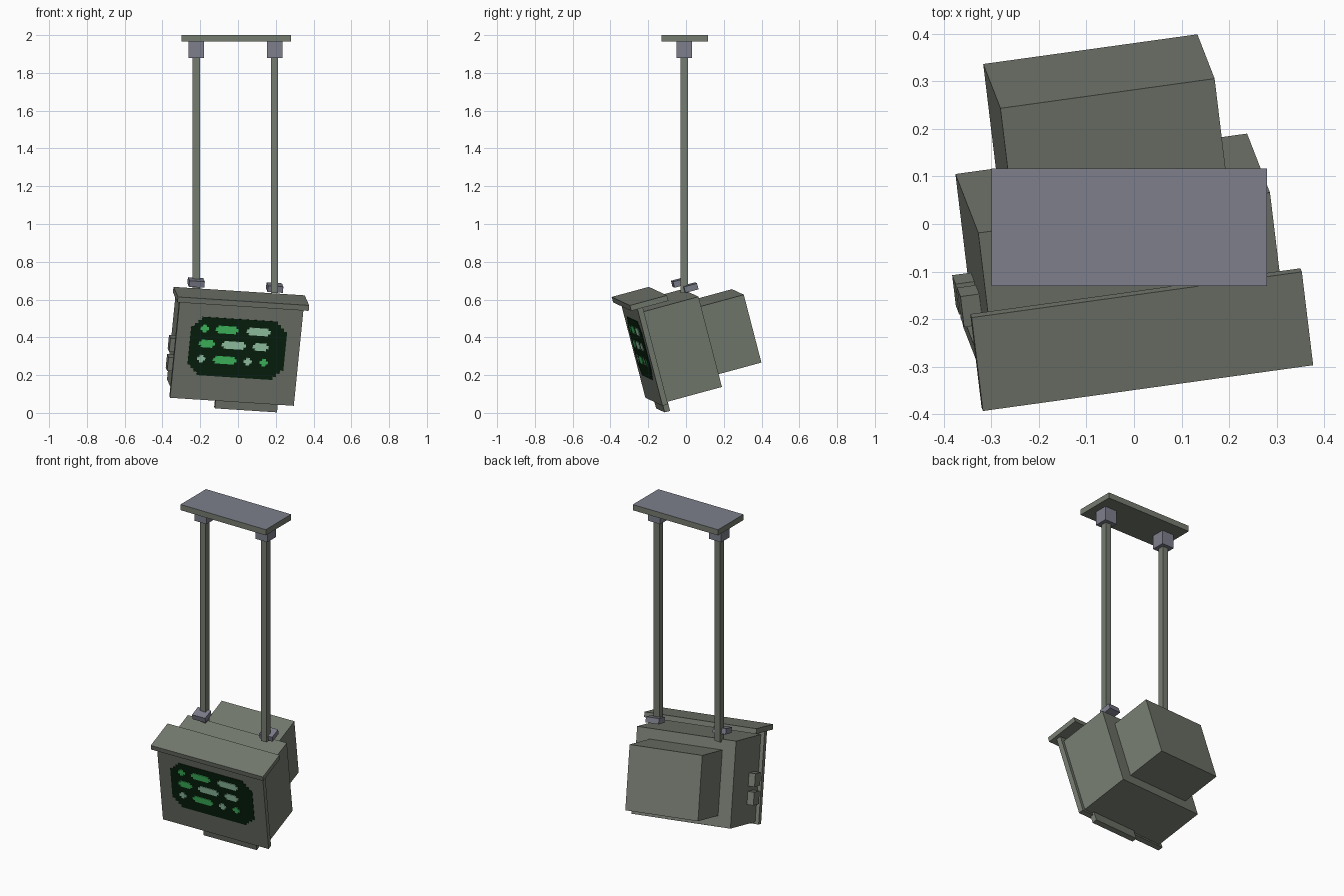
import bpy, bmesh
from mathutils import Matrix, Vector

cube = bpy.data.objects.get("Cube")
if cube:
    bpy.data.objects.remove(cube, do_unlink=True)


def material(name, rgb):
    m = bpy.data.materials.new(name)
    m.use_nodes = True
    m.diffuse_color = (*rgb, 1)
    m.node_tree.nodes["Principled BSDF"].inputs["Base Color"].default_value = (*rgb, 1)
    return m


casing = material("green_grey_casing", (0.18, 0.2, 0.163))
metal = material("blue_grey_metal", (0.205, 0.212, 0.26))
glass = material("dark_green_screen", (0.003, 0.017, 0.005))
bright = material("bright_green", (0.06, 0.6, 0.14))
pale = material("pale_green", (0.37, 0.7, 0.47))

# Tilted frame of the monitor: origin at the lower corner of its front plate
right = Vector((0.988, 0.137, -0.064)).normalized()
back = Vector((0.096, -0.25, 0.963)).cross(right).normalized()
up = right.cross(back)
TILT = Matrix((right, back, up)).transposed().to_4x4()
TILT.translation = (-0.36, -0.215, 0.08)


def finish(name, bm, mats, frame):
    mesh = bpy.data.meshes.new(name)
    bmesh.ops.recalc_face_normals(bm, faces=bm.faces[:])
    bm.to_mesh(mesh)
    bm.free()
    for m in mats:
        mesh.materials.append(m)
    ob = bpy.data.objects.new(name, mesh)
    ob.matrix_world = frame
    bpy.context.collection.objects.link(ob)
    return ob


def box(name, xs, ys, zs, mat, frame=TILT):
    bm = bmesh.new()
    bmesh.ops.create_cube(bm, size=1)
    for v in bm.verts:
        v.co = [r[0] if c < 0 else r[1] for c, r in zip(v.co, (xs, ys, zs))]
    return finish(name, bm, [mat], frame)


def pixel_panel(name, x0, x1, z0, z1, step, count, front, mat):
    """Thin plate whose corners are cut in square steps."""
    corner = []
    for i in range(count):
        corner += [(i * step, (count - i) * step), ((i + 1) * step, (count - i) * step)]
    corner.append((count * step, 0))
    corner = [p for i, p in enumerate(corner) if i != 0 or p[0] == 0]
    pts = [(x0 + a, z0 + b) for a, b in corner]
    pts += [(x1 - a, z0 + b) for a, b in reversed(corner)]
    pts += [(x1 - a, z1 - b) for a, b in corner]
    pts += [(x0 + a, z1 - b) for a, b in reversed(corner)]
    bm = bmesh.new()
    face = bm.faces.new([bm.verts.new((x, front, z)) for x, z in pts])
    out = bmesh.ops.extrude_face_region(bm, geom=[face])
    for v in out["geom"]:
        if isinstance(v, bmesh.types.BMVert):
            v.co.y = 0.001
    return finish(name, bm, [mat], TILT)


# Monitor housing
box("front_plate", (0, 0.663), (0, 0.03), (0, 0.535), casing)
box("hood", (-0.017, 0.686), (-0.037, 0.168), (0.533, 0.563), casing)
box("housing", (0.022, 0.643), (0.03, 0.334), (0.012, 0.508), casing)
box("rear_housing", (0.104, 0.56), (0.33, 0.58), (0.074, 0.447), casing)
box("lower_lip", (0.246, 0.579), (0.012, 0.042), (-0.045, 0.02), casing)
for name, z in (("upper_side_knob", 0.23), ("lower_side_knob", 0.125)):
    box(name, (-0.018, 0.03), (0.08, 0.147), (z, z + 0.075), casing)

# Screen with rows of lit marks: start, end, colour
pixel_panel("screen", 0.075, 0.588, 0.134, 0.454, 0.018, 3, -0.003, glass)
rows = [
    (0.392, [(0.125, 0.169, bright), (0.206, 0.328, bright), (0.372, 0.5, pale)]),
    (0.31, [(0.123, 0.209, bright), (0.246, 0.375, pale), (0.412, 0.497, pale)]),
    (0.226, [(0.122, 0.166, pale), (0.206, 0.334, bright),
             (0.371, 0.415, pale), (0.457, 0.501, bright)]),
]
for r, (z, marks) in enumerate(rows):
    for i, (a, b, mat) in enumerate(marks):
        pixel_panel(f"screen_mark_{r}_{i}", a, b, z - 0.021, z + 0.021, 0.012, 1, -0.006, mat)

# Ceiling plate: metal on its upper face only
LEVEL = Matrix.Identity(4)
plate = box("ceiling_plate", (-0.3, 0.28), (-0.13, 0.117), (1.965, 2), casing, LEVEL)
plate.data.materials.append(metal)
for p in plate.data.polygons:
    p.material_index = int(p.normal.z > 0.5)

# Hanging rods with upper sockets and tilted lower brackets
rod_y = -0.009
for side, x, u in (("right", -0.221, 0.122), ("left", 0.194, 0.543)):
    for part, half, zs, mat in (("rod", 0.019, (0.635, 1.9), casing),
                                ("socket", 0.041, (1.88, 1.965), metal)):
        box(f"{side}_{part}", (x - half, x + half), (rod_y - half, rod_y + half), zs, mat, LEVEL)
    box(f"{side}_bracket", (u - 0.041, u + 0.041), (0.279, 0.351), (0.54, 0.573), metal)
